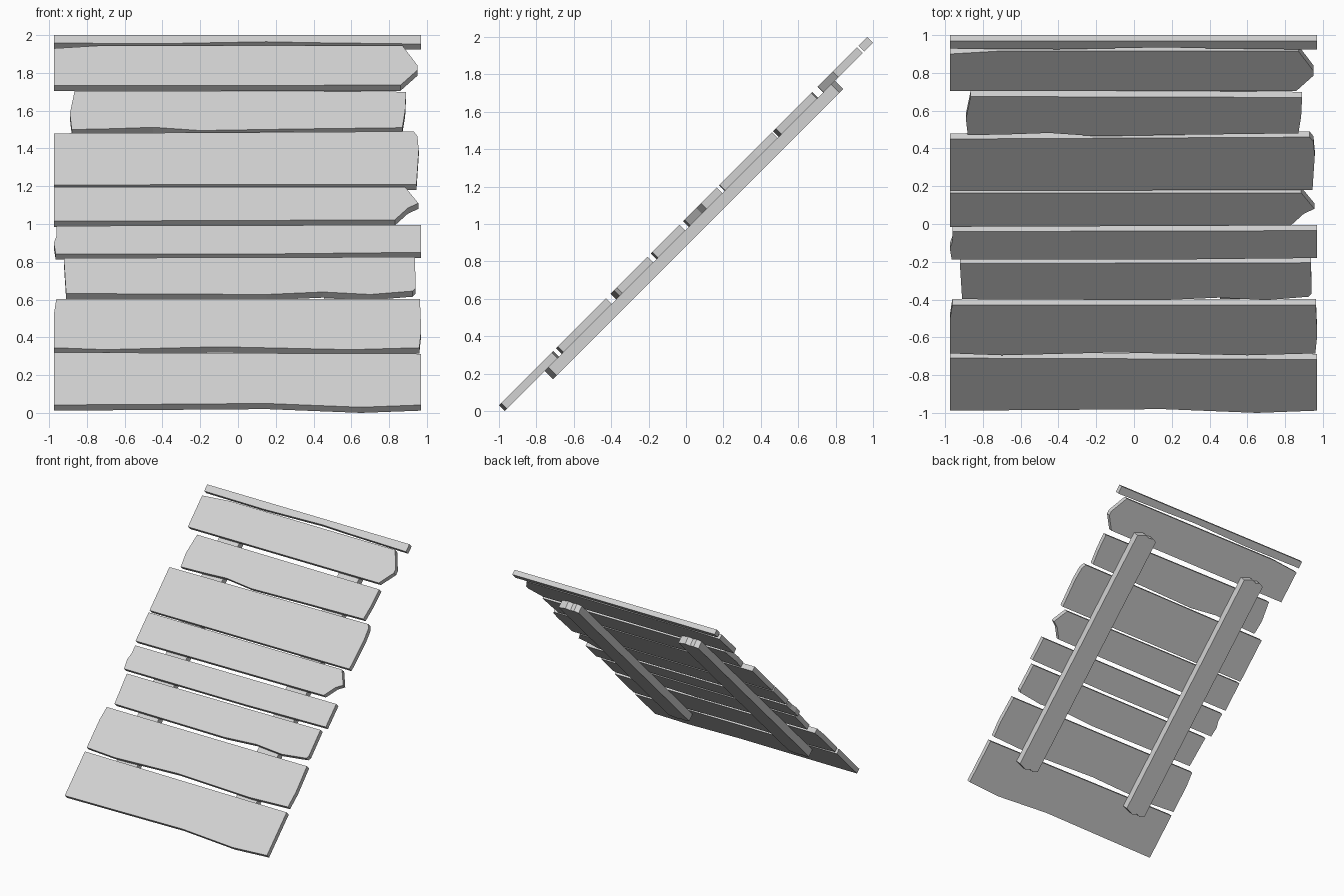
import bpy
import bmesh
from mathutils import Vector

old = bpy.data.objects.get("Cube")
if old:
    bpy.data.objects.remove(old, do_unlink=True)

# One plain grey for the whole panel
grey = bpy.data.materials.new("weathered_grey")
grey.use_nodes = True
grey.diffuse_color = (0.65, 0.65, 0.65, 1)
shader = next(n for n in grey.node_tree.nodes if n.type == "BSDF_PRINCIPLED")
shader.inputs["Base Color"].default_value = grey.diffuse_color

# The panel leans back at 45 degrees; INWARD points from its face to its back
FACE_OFFSET = 1.03
INWARD = Vector((0, 1, -1))
BOARD_DEPTH = 0.03
BEAM_DEPTH = 0.045
LEFT, RIGHT = -0.975, 0.97


def slab(name, outline, depth, start=0.0):
    """Lay an (x, height) outline on the sloping face and extrude it inward."""
    bm = bmesh.new()
    verts = [bm.verts.new(Vector((x, z - FACE_OFFSET, z)) + INWARD * start)
             for x, z in outline]
    face = bm.faces.new(verts)
    extruded = bmesh.ops.extrude_face_region(bm, geom=[face], use_keep_orig=True)
    moved = [v for v in extruded["geom"] if isinstance(v, bmesh.types.BMVert)]
    bmesh.ops.translate(bm, verts=moved, vec=INWARD * depth)
    bmesh.ops.recalc_face_normals(bm, faces=bm.faces)
    mesh = bpy.data.meshes.new(name)
    bm.to_mesh(mesh)
    bm.free()
    mesh.materials.append(grey)
    obj = bpy.data.objects.new(name, mesh)
    bpy.context.collection.objects.link(obj)
    return obj


def plank(name, top, right, bottom, left):
    """Four ragged edges, listed clockwise from the upper left corner."""
    slab(name, top + right + bottom + left, BOARD_DEPTH)


# Planks, from the top of the slope down
plank("top_strip",
      top=[(LEFT, 2.0), (RIGHT, 2.0)],
      right=[(RIGHT, 1.953)],
      bottom=[(0.4, 1.96), (0.15, 1.965), (-0.4, 1.955)],
      left=[(LEFT, 1.958)])
plank("pointed_plank",
      top=[(LEFT, 1.93), (-0.72, 1.945), (0.87, 1.945)],
      right=[(0.95, 1.84), (0.95, 1.815)],
      bottom=[(0.86, 1.735)],
      left=[(LEFT, 1.733)])
plank("short_plank",
      top=[(-0.865, 1.705), (0.89, 1.7)],
      right=[(0.885, 1.6), (0.87, 1.51)],
      bottom=[(0.3, 1.503), (-0.2, 1.495), (-0.45, 1.512), (-0.65, 1.505)],
      left=[(-0.88, 1.5), (-0.89, 1.585)])
plank("wide_plank",
      top=[(LEFT, 1.48), (0.93, 1.49)],
      right=[(0.95, 1.465), (0.957, 1.39)],
      bottom=[(0.945, 1.21)],
      left=[(LEFT, 1.207)])
plank("broken_plank",
      top=[(LEFT, 1.195), (0.885, 1.195)],
      right=[(0.955, 1.11), (0.9, 1.085)],
      bottom=[(0.83, 1.022)],
      left=[(LEFT, 1.015)])
plank("notched_plank",
      top=[(-0.96, 0.99), (RIGHT, 0.995)],
      right=[(RIGHT, 0.85)],
      bottom=[(0.2, 0.842)],
      left=[(-0.965, 0.842), (LEFT, 0.9), (-0.96, 0.94)])
plank("narrow_plank",
      top=[(-0.922, 0.82), (0.937, 0.825)],
      right=[(0.94, 0.66), (0.925, 0.645)],
      bottom=[(0.7, 0.627), (0.45, 0.64), (0.15, 0.627)],
      left=[(-0.91, 0.632)])
plank("lower_plank",
      top=[(-0.962, 0.602), (0.963, 0.602)],
      right=[(RIGHT, 0.44)],
      bottom=[(0.96, 0.345), (0.6, 0.335), (-0.1, 0.35), (-0.7, 0.335)],
      left=[(LEFT, 0.345), (LEFT, 0.52)])
plank("bottom_plank",
      top=[(LEFT, 0.32), (RIGHT, 0.313)],
      right=[(RIGHT, 0.042)],
      bottom=[(0.65, 0.03), (0.15, 0.05), (-0.5, 0.045)],
      left=[(LEFT, 0.042)])

# Two support beams on the back, with roughly sawn ends
BEAM_WIDTH = 0.195
saw_marks = [0.0, 0.012, 0.004, 0.016, 0.006, -0.004]
for name, x0 in (("left_beam", 0.455), ("right_beam", -0.697)):
    steps = len(saw_marks) - 1
    xs = [x0 + BEAM_WIDTH * i / steps for i in range(steps + 1)]
    upper = [(x, 1.78 + m) for x, m in zip(xs, saw_marks)]
    lower = [(x, 0.26 - m) for x, m in zip(xs, saw_marks)]
    slab(name, upper + lower[::-1], BEAM_DEPTH, start=BOARD_DEPTH)
